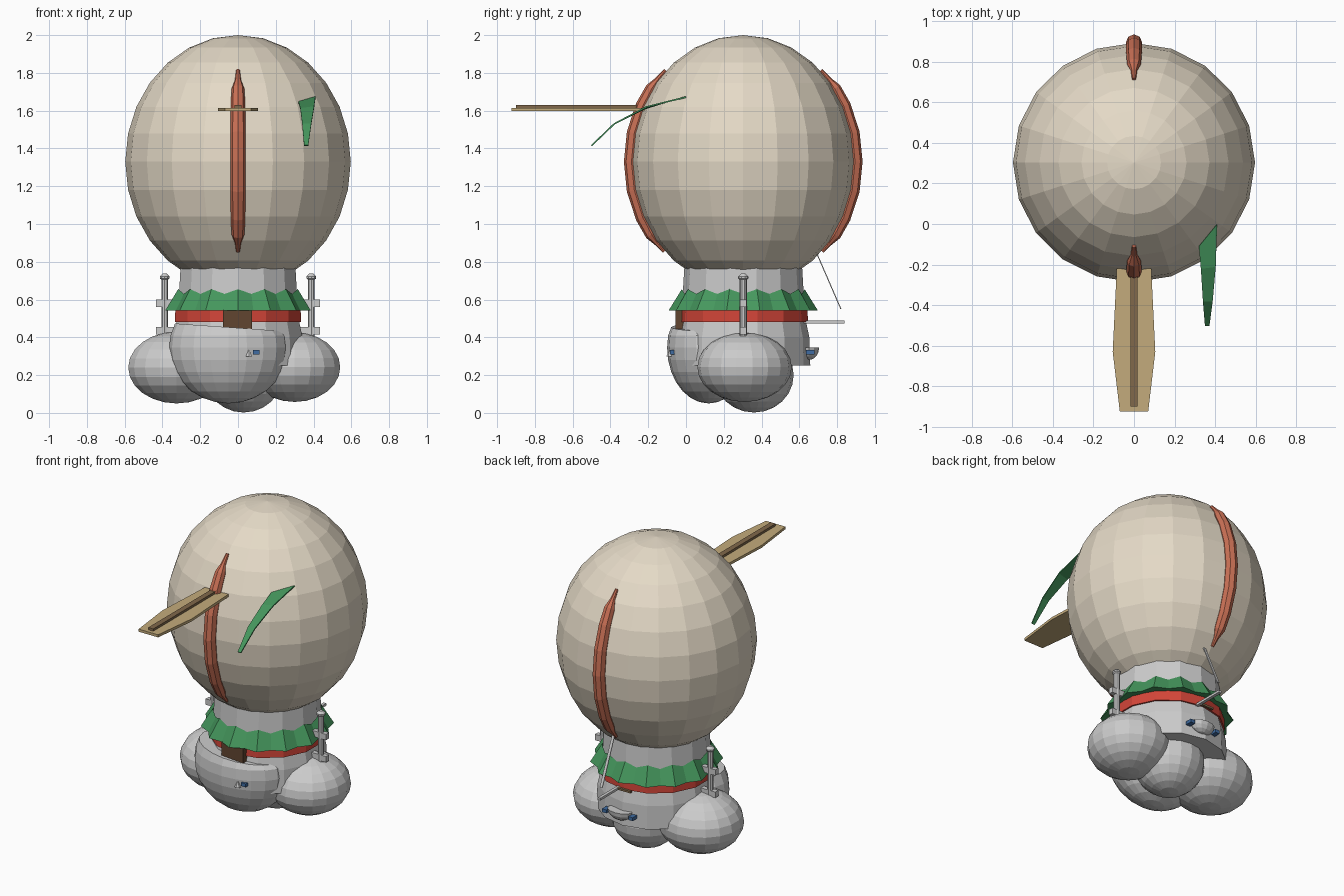
import bpy, bmesh
from math import sin, cos, pi, radians
from mathutils import Vector, Matrix

if "Cube" in bpy.data.objects:
    bpy.data.objects.remove(bpy.data.objects["Cube"])

CY = 0.303  # y of the balloon axis


def mat(name, rgb):
    m = bpy.data.materials.new(name)
    m.diffuse_color = (*rgb, 1)
    m.use_nodes = True
    m.node_tree.nodes["Principled BSDF"].inputs["Base Color"].default_value = m.diffuse_color
    return m


CREAM = mat("cream", (0.78, 0.70, 0.57))
TERRA = mat("terracotta", (0.58, 0.16, 0.09))
RED = mat("red", (0.65, 0.06, 0.04))
GREEN = mat("green", (0.06, 0.31, 0.11))
TAN = mat("tan", (0.55, 0.41, 0.20))
BROWN = mat("brown", (0.12, 0.06, 0.03))
WOOD = mat("dark_tan", (0.22, 0.14, 0.07))
BLUE = mat("blue", (0.05, 0.15, 0.36))
WHITE = mat("white", (0.8, 0.8, 0.8))


def finish(name, bm, material=None):
    bmesh.ops.recalc_face_normals(bm, faces=bm.faces)
    me = bpy.data.meshes.new(name)
    bm.to_mesh(me)
    bm.free()
    ob = bpy.data.objects.new(name, me)
    bpy.context.collection.objects.link(ob)
    if material:
        me.materials.append(material)
    return ob


def loft(name, rings, material=None, caps=True):
    """Bridge equal-length closed rings of points."""
    bm = bmesh.new()
    rows = [[bm.verts.new(p) for p in r] for r in rings]
    n = len(rows[0])
    for a, b in zip(rows, rows[1:]):
        for i in range(n):
            j = (i + 1) % n
            bm.faces.new((a[i], a[j], b[j], b[i]))
    if caps:
        bm.faces.new(rows[0])
        bm.faces.new(rows[-1])
    return finish(name, bm, material)


def circle(r, z, n, x=0, y=CY):
    return [(x + r * sin(2 * pi * i / n), y - r * cos(2 * pi * i / n), z) for i in range(n)]


def lathe(name, profile, n, material=None, x=0, y=CY, caps=True):
    return loft(name, [circle(r, z, n, x, y) for r, z in profile], material, caps)


def box(name, lo, hi, material=None):
    lo, hi = Vector(lo), Vector(hi)
    bm = bmesh.new()
    bmesh.ops.create_cube(bm, size=1, matrix=Matrix.Translation((lo + hi) / 2)
                          @ Matrix.Diagonal((*(hi - lo), 1)))
    return finish(name, bm, material)


def ball(name, centre, radii, segs, rings, material=None, top=None):
    bm = bmesh.new()
    bmesh.ops.create_uvsphere(bm, u_segments=segs, v_segments=rings, radius=1,
                              matrix=Matrix.Translation(centre) @ Matrix.Diagonal((*radii, 1)))
    if top:
        for v in bm.verts:
            v.co.z = min(v.co.z, top(v.co.x))
    return finish(name, bm, material)


# balloon envelope
ball("balloon", (0, CY, 1.33), (0.597, 0.59, 0.67), 20, 14, CREAM)

# curved ribs on the front and back of the balloon
for side, label in ((-1, "front"), (1, "back")):
    path = [(-45, .010), (-40, .016), (-35, .034), (-26, .038), (-13, .040), (0, .040),
            (13, .040), (26, .038), (35, .034), (40, .016), (46, .010)]
    rings = []
    for deg, r in path:
        a = radians(deg)
        c = Vector((0, CY + side * 0.592 * cos(a), 1.33 + 0.672 * sin(a)))
        out = Vector((0, side * cos(a), sin(a)))
        rings.append([c + r * (Vector((1, 0, 0)) * cos(t) + out * sin(t))
                      for t in [2 * pi * k / 8 for k in range(8)]])
    loft(label + "_rib", rings, TERRA)

# tower body and red band
lathe("tower", [(.355, .25), (.35, .40), (.333, .48), (.322, .60), (.312, .77)], 14)
lathe("red_band", [(.330, .48), (.343, .48), (.340, .55), (.325, .55)], 14, RED, caps=False)

# pleated skirt roof: alternating ridge and valley
N = 28


def pleat(r_hi, r_lo, z_hi, z_lo):
    return [((r_hi, r_lo)[i % 2] * sin(2 * pi * i / N),
             CY - (r_hi, r_lo)[i % 2] * cos(2 * pi * i / N),
             (z_hi, z_lo)[i % 2]) for i in range(N)]


loft("skirt_roof", [pleat(.325, .318, .655, .63), pleat(.395, .365, .542, .542),
                    pleat(.335, .335, .545, .545)], GREEN, caps=False)

# rounded rocks around the base
ball("left_rock", (-.325, .31, .24), (.26, .25, .19), 18, 12)
ball("right_rock", (.30, .31, .242), (.245, .25, .184), 18, 12)
ball("bottom_rock", (.03, .36, .20), (.21, .21, .198), 18, 12)
ball("front_rock", (-.05, .12, .345), (.315, .22, .295), 20, 14,
     top=lambda x: .45 - .07 * x)

# doorway
box("door", (-.08, -.055, .42), (.075, .0, .545), BROWN)

# side pipes with caps and brackets
for s, label in ((-1, "left"), (1, "right")):
    px = s * .388
    lathe(label + "_pipe", [(.019, .40), (.019, .715)], 10, x=px)
    lathe(label + "_pipe_cap", [(.019, .705), (.027, .712), (.027, .722), (.012, .737)], 10, x=px)
    for z in (.58, .435):
        xs = sorted((s * .33, s * .435))
        box(label + "_bracket", (xs[0], CY - .016, z - .019), (xs[1], CY + .016, z + .019))

# nose plank with spine
outline = [(-.085, -.22), (.085, -.22), (.105, -.63), (.07, -.925), (-.07, -.925), (-.105, -.63)]
loft("plank", [[(x, y, z) for x, y in outline] for z in (1.598, 1.615)], TAN)
box("plank_spine", (-.018, -.90, 1.612), (.018, -.22, 1.63), WOOD)

# curved leaf blade
rows = [((.32, -.11, 1.645), (.41, 0, 1.672)), ((.33, -.22, 1.61), (.403, -.21, 1.62)),
        ((.34, -.38, 1.53), (.388, -.38, 1.53)), ((.35, -.50, 1.415), (.372, -.50, 1.415))]
bm = bmesh.new()
vs = [[bm.verts.new(p) for p in r] for r in rows]
for a, b in zip(vs, vs[1:]):
    bm.faces.new((a[0], a[1], b[1], b[0]))
leaf = finish("leaf", bm, GREEN)
mod = leaf.modifiers.new("thickness", "SOLIDIFY")
mod.thickness = .008
mod.offset = 0

# front spout
box("front_tap", (.08, -.085, .31), (.115, -.055, .332), BLUE)
bm = bmesh.new()
bmesh.ops.create_cone(bm, cap_ends=True, segments=6, radius1=.02, radius2=.003, depth=.035,
                      matrix=Matrix.Translation((.058, -.085, .315)))
finish("front_spout", bm)

# back basin with blue ends, rod and strap
ball("basin", (.02, .65, .345), (.085, .055, .065), 12, 8, WHITE, top=lambda x: .345)
for x in (-.075, .115):
    box("basin_end", (x - .016, .635, .31), (x + .016, .68, .332), BLUE)
box("basin_bar", (-.06, .645, .475), (.04, .66, .488), WOOD)
box("back_rod", (.03, .60, .473), (.05, .84, .488))
loft("strap", [[(.038 + dx, y + dy, z) for dx, dy in
                ((-.009, -.003), (.009, -.003), (.009, .003), (-.009, .003))]
               for y, z in ((.69, .85), (.82, .55))])
